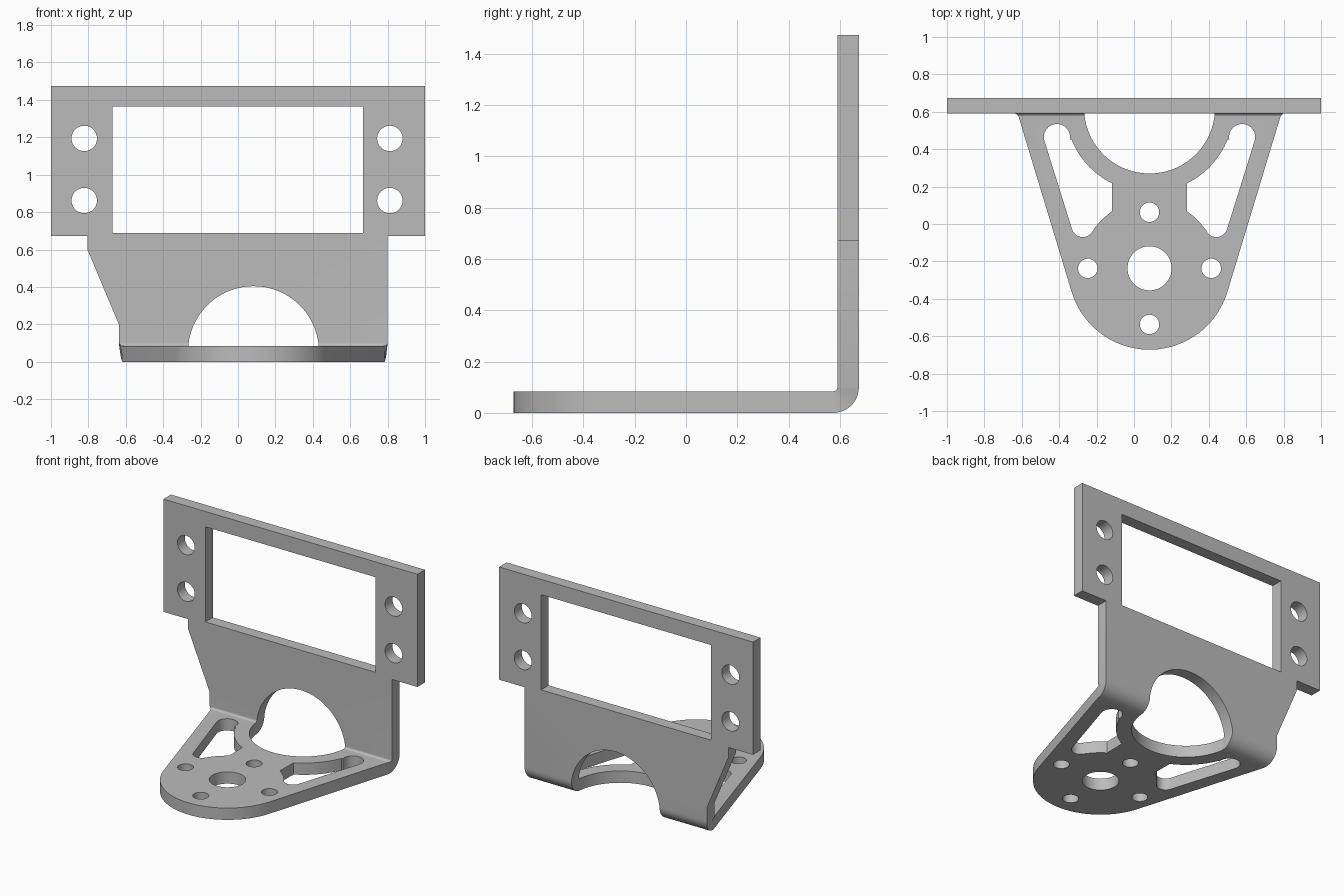
import bpy, bmesh
from math import sin, cos, radians, degrees, asin, sqrt, pi
from mathutils import Matrix

cube = bpy.data.objects.get("Cube")
if cube:
    bpy.data.objects.remove(cube, do_unlink=True)

# Shared dimensions
CX = 0.083                      # centre line of the foot
T = 0.084                       # sheet thickness
R_OUT = 0.1                     # outer bend radius
Y_BEND, Z_BEND = 0.574, 0.1     # where the flat sheets meet the bend
HUB_Y, HUB_R = -0.237, 0.435
CUT_R, CUT_Y = 0.35, 0.62       # big round cut-out across the bend
LIFT = asin((CUT_Y - Y_BEND) / CUT_R)
GAP = CUT_R * cos(LIFT)
CUT_Z = Z_BEND - CUT_R * sin(LIFT)
FOOT_HALF = 0.70                # half width where the foot meets the bend
WALL_L, WALL_R = -0.637, 0.80   # wall edges at the bend

steel = bpy.data.materials.new("plain grey metal")
steel.use_nodes = True
grey = (0.5, 0.5, 0.5, 1)
steel.diffuse_color = grey
steel.node_tree.nodes["Principled BSDF"].inputs["Base Color"].default_value = grey


def arc(x, y, r, start, end, n=24):
    """Points along an arc, angles in degrees."""
    angles = [radians(start + (end - start) * i / n) for i in range(n + 1)]
    return [(x + r * cos(a), y + r * sin(a)) for a in angles]


def circle(x, y, r, n=40):
    return arc(x, y, r, 0, 360, n)[:-1]


def add_sheet(bm, loops, matrix):
    """Fill the outline minus its holes, thicken it and add it to bm."""
    curve = bpy.data.curves.new("sheet_outline", 'CURVE')
    curve.dimensions = '2D'
    curve.fill_mode = 'BOTH'
    curve.extrude = T / 2
    for pts in loops:
        spline = curve.splines.new('POLY')
        spline.points.add(len(pts) - 1)
        for p, (x, y) in zip(spline.points, pts):
            p.co = (x, y, 0, 1)
        spline.use_cyclic_u = True
    helper = bpy.data.objects.new("sheet_helper", curve)
    bpy.context.collection.objects.link(helper)
    bpy.context.view_layer.update()
    graph = bpy.context.evaluated_depsgraph_get()
    mesh = bpy.data.meshes.new_from_object(helper.evaluated_get(graph))
    mesh.transform(matrix)
    bm.from_mesh(mesh)
    bpy.data.objects.remove(helper, do_unlink=True)
    bpy.data.curves.remove(curve)
    bpy.data.meshes.remove(mesh)


def add_bend(bm, gap_x, edge_start, edge_end, n=12):
    """Quarter-round strip joining foot and wall."""
    rows = []
    for i in range(n + 1):
        t = i / n
        a = t * pi / 2
        edge = edge_start + (edge_end - edge_start) * t
        corners = [(gap_x, R_OUT), (edge, R_OUT), (edge, R_OUT - T), (gap_x, R_OUT - T)]
        rows.append([bm.verts.new((x, Y_BEND + r * sin(a), Z_BEND - r * cos(a)))
                     for x, r in corners])
    for p, q in zip(rows, rows[1:]):
        for k in range(4):
            j = (k + 1) % 4
            bm.faces.new((p[k], p[j], q[j], q[k]))


bm = bmesh.new()

# Foot: tapered plate with round nose and half-round cut-out
tilt = 17
lift = degrees(LIFT)
foot = arc(CX, HUB_Y, HUB_R, 180 + tilt, 360 - tilt, 48)
foot += [(CX + FOOT_HALF, Y_BEND)]
foot += arc(CX, CUT_Y, CUT_R, -lift, -180 + lift, 48)
foot += [(CX - FOOT_HALF, Y_BEND)]

# Lightening window beside the hub, mirrored for the other side
window = arc(-0.412, 0.465, 0.07, 197, -12, 16)
window += arc(CX, CUT_Y, 0.45, 202, 243.4, 16)
window += arc(CX, HUB_Y, 0.364, 123.3, 146.3, 10)
window += arc(-0.274, -0.01, 0.06, -25, -163, 12)
mirrored = [(2 * CX - x, y) for x, y in window]

foot_holes = [circle(CX, HUB_Y, 0.118, 48)]
for dx, dy in ((0.33, 0), (-0.33, 0), (0, 0.3), (0, -0.3)):
    foot_holes.append(circle(CX + dx, HUB_Y + dy, 0.052, 32))
add_sheet(bm, [foot, window, mirrored] + foot_holes, Matrix.Translation((0, 0, T / 2)))

# Wall: wide frame on a narrower neck
wall = [(WALL_L, Z_BEND), (WALL_L, 0.2), (-0.805, 0.6), (-0.805, 0.672), (-1, 0.672),
        (-1, 1.474), (1, 1.474), (1, 0.672), (WALL_R, 0.672), (WALL_R, Z_BEND)]
wall += arc(CX, CUT_Z, CUT_R, lift, 180 - lift, 48)
opening = [(-0.67, 0.688), (0.668, 0.688), (0.668, 1.365), (-0.67, 1.365)]
screw_holes = [circle(x, z, 0.068) for x in (-0.822, 0.812) for z in (0.862, 1.194)]
upright = Matrix.Translation((0, Y_BEND + R_OUT - T / 2, 0)) @ Matrix.Rotation(pi / 2, 4, 'X')
add_sheet(bm, [wall, opening] + screw_holes, upright)

# Bend on either side of the cut-out
add_bend(bm, CX - GAP, CX - FOOT_HALF, WALL_L)
add_bend(bm, CX + GAP, CX + FOOT_HALF, WALL_R)

# Weld the sheets to the bend and drop the hidden seam faces
bmesh.ops.remove_doubles(bm, verts=bm.verts, dist=0.0005)
seams = [f for f in bm.faces
         if all(abs(v.co.y - Y_BEND) < 0.001 and v.co.z < Z_BEND for v in f.verts)
         or all(abs(v.co.z - Z_BEND) < 0.001 for v in f.verts)]
bmesh.ops.delete(bm, geom=seams, context='FACES')
bmesh.ops.recalc_face_normals(bm, faces=bm.faces)

mesh = bpy.data.meshes.new("mounting_bracket")
bm.to_mesh(mesh)
bm.free()
mesh.materials.clear()
mesh.materials.append(steel)
bracket = bpy.data.objects.new("mounting_bracket", mesh)
bpy.context.collection.objects.link(bracket)
bpy.ops.object.select_all(action='DESELECT')
bracket.select_set(True)
bpy.context.view_layer.objects.active = bracket
bpy.ops.object.shade_smooth_by_angle(angle=radians(30))
